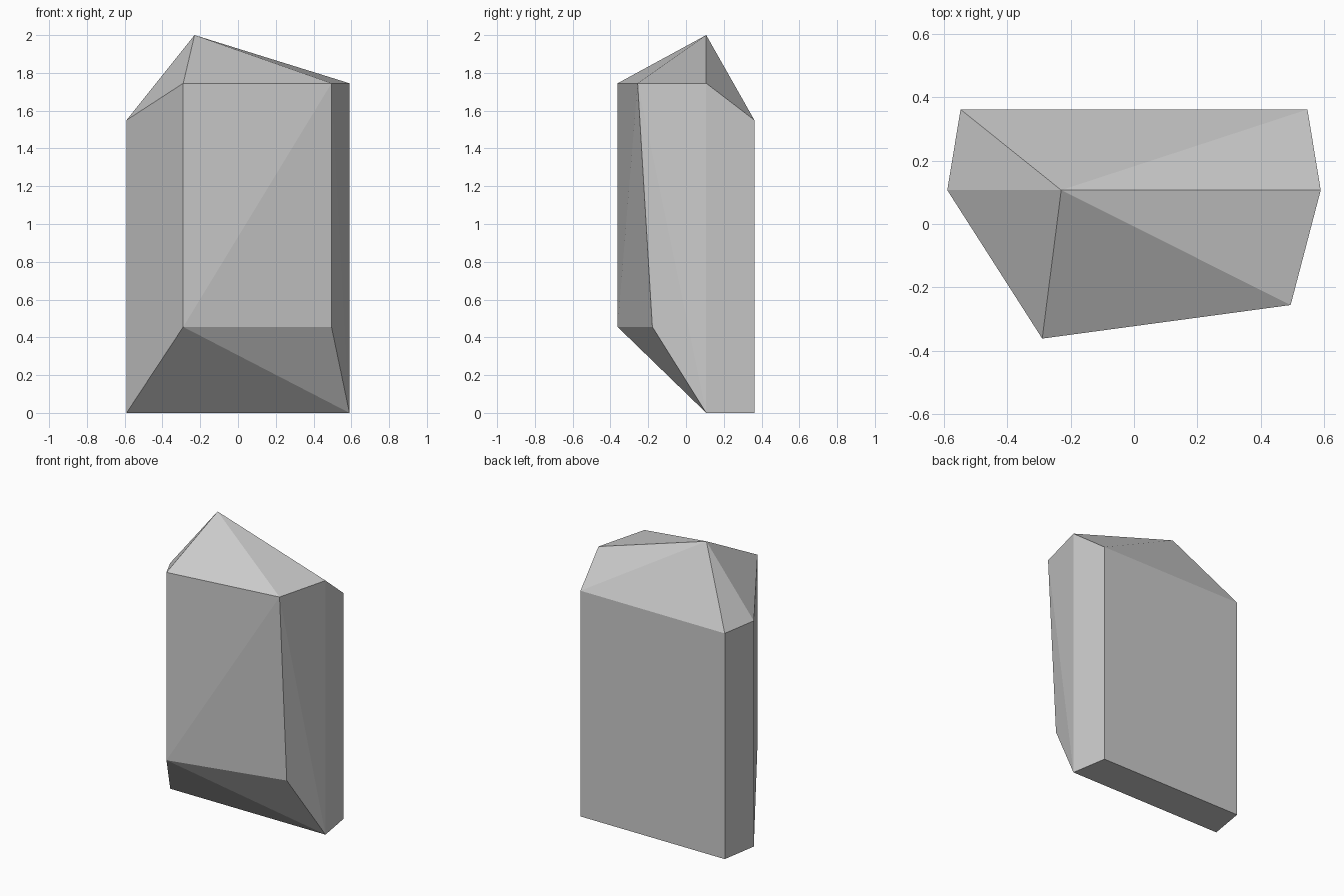
import bpy, bmesh

if "Cube" in bpy.data.objects:
    bpy.data.objects.remove(bpy.data.objects["Cube"])

# Outline columns, counter-clockwise from the left: x, y at foot, y at top, foot z, top z
columns = [
    (-0.59, 0.107, 0.107, 0.0, 1.55),       # left
    (-0.29, -0.362, -0.362, 0.455, 1.745),  # front left
    (0.495, -0.178, -0.256, 0.455, 1.745),  # front right
    (0.59, 0.107, 0.107, 0.0, 1.745),       # right
    (0.548, 0.362, 0.362, 0.0, 1.55),       # back right
    (-0.548, 0.362, 0.362, 0.0, 1.55),      # back left
]

bm = bmesh.new()
foot = [bm.verts.new((x, yf, zf)) for x, yf, yt, zf, zt in columns]
top = [bm.verts.new((x, yt, zt)) for x, yf, yt, zf, zt in columns]
peak = bm.verts.new((-0.23, 0.107, 2.0))

for i in range(6):
    j = (i + 1) % 6
    # Side facets; the front and front-right ones are creased along a diagonal
    if i == 2:
        bm.faces.new((foot[i], foot[j], top[i]))
        bm.faces.new((foot[j], top[j], top[i]))
    elif i == 1:
        bm.faces.new((foot[i], foot[j], top[j]))
        bm.faces.new((foot[i], top[j], top[i]))
    else:
        bm.faces.new((foot[i], foot[j], top[j], top[i]))
    # Crown facets
    bm.faces.new((top[i], top[j], peak))

# Undercut at the front and the flat base
left, front_left, front_right, right, back_right, back_left = foot
bm.faces.new((left, right, front_left))
bm.faces.new((front_left, right, front_right))
bm.faces.new((left, back_left, back_right, right))
bmesh.ops.recalc_face_normals(bm, faces=bm.faces)

mesh = bpy.data.meshes.new("standing_rock")
bm.to_mesh(mesh)
bm.free()
rock = bpy.data.objects.new("standing_rock", mesh)
bpy.context.collection.objects.link(rock)
